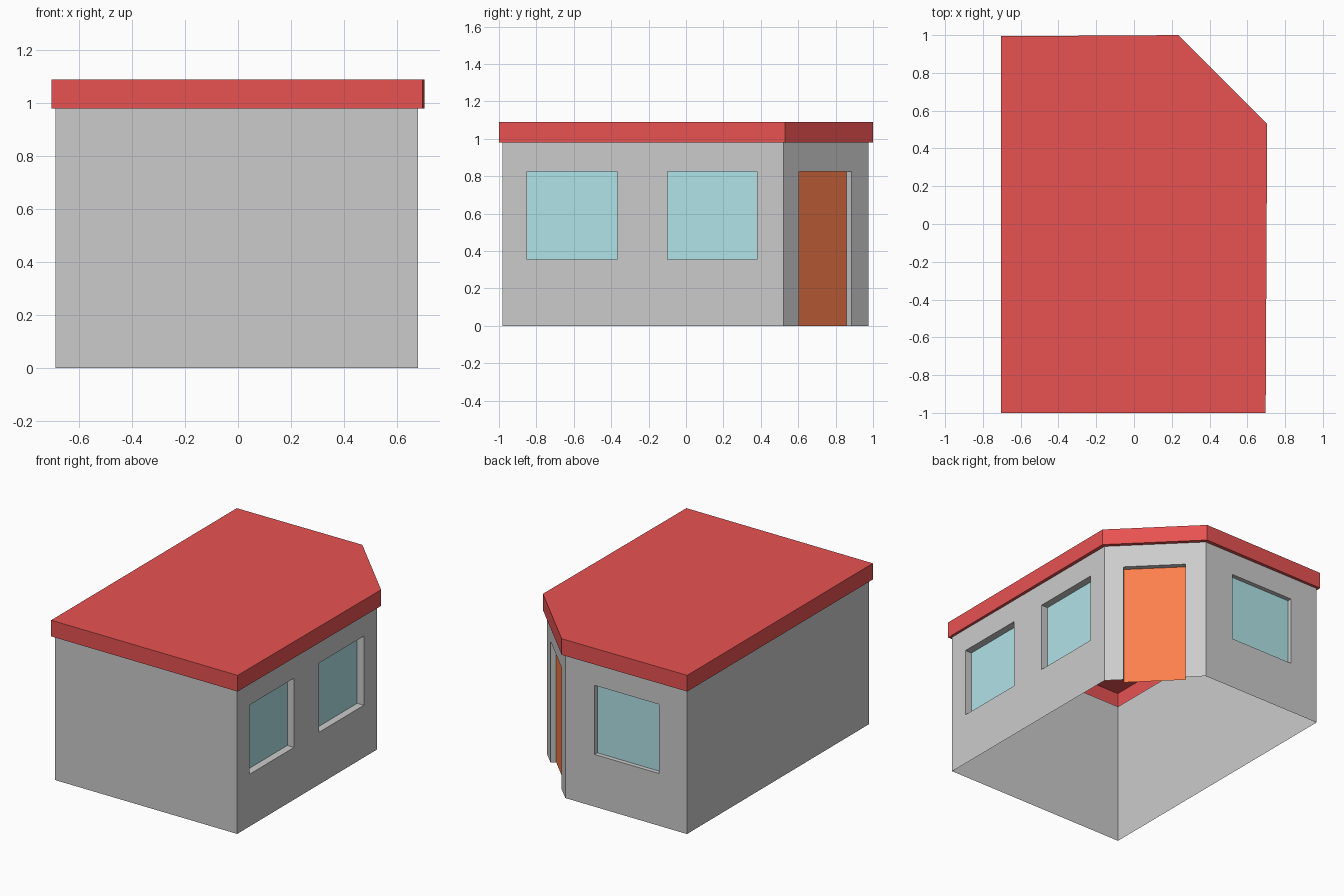
import bpy, bmesh
from mathutils import Vector

if "Cube" in bpy.data.objects:
    bpy.data.objects.remove(bpy.data.objects["Cube"])


def material(name, rgb):
    m = bpy.data.materials.new(name)
    m.diffuse_color = (*rgb, 1)
    m.use_nodes = True
    m.node_tree.nodes["Principled BSDF"].inputs["Base Color"].default_value = m.diffuse_color
    return m


GLASS = material("glass_blue", (0.44, 0.77, 0.81))
DOOR = material("door_orange", (0.98, 0.21, 0.07))
RED = material("roof_red", (0.81, 0.085, 0.085))


def build(name, faces, mat=None):
    """Make one object from a list of polygons, welding shared corners."""
    bm = bmesh.new()
    for f in faces:
        bm.faces.new([bm.verts.new(p) for p in f])
    bmesh.ops.remove_doubles(bm, verts=bm.verts, dist=1e-5)
    me = bpy.data.meshes.new(name)
    bm.to_mesh(me)
    bm.free()
    if mat:
        me.materials.append(mat)
    ob = bpy.data.objects.new(name, me)
    bpy.context.collection.objects.link(ob)


def wall(name, p, q, openings=()):
    """Wall panel from p to q; openings are (name, s0, s1, z0, z1, depth, material)."""
    p, q = Vector((*p, 0)), Vector((*q, 0))
    length = (q - p).length
    u = (q - p) / length
    inward = Vector((-u.y, u.x, 0))

    def rect(s0, s1, z0, z1, d=0):
        return [p + u * s + inward * d + Vector((0, 0, z))
                for s, z in ((s0, z0), (s1, z0), (s1, z1), (s0, z1))]

    ss = sorted({0, length, *(s for o in openings for s in o[1:3])})
    zs = sorted({0, WALL_TOP, *(z for o in openings for z in o[3:5])})
    faces = []
    for s0, s1 in zip(ss, ss[1:]):
        for z0, z1 in zip(zs, zs[1:]):
            if not any(o[1] <= s0 < o[2] and o[3] <= z0 < o[4] for o in openings):
                faces.append(rect(s0, s1, z0, z1))
    # recess sides and the pane at the back of each recess
    for label, s0, s1, z0, z1, depth, mat in openings:
        outer, inner = rect(s0, s1, z0, z1), rect(s0, s1, z0, z1, depth)
        for j in range(0 if z0 > 0 else 1, 4):
            k = (j + 1) % 4
            faces.append([outer[j], outer[k], inner[k], inner[j]])
        build(label, [inner], mat)
    build(name, faces)


WALL_TOP, ROOF_TOP = 0.98, 1.09
plan = [(-0.69, -0.98), (0.68, -0.98), (0.68, 0.52), (0.225, 0.975), (-0.69, 0.975)]
eaves = [(-0.705, -1), (0.697, -1), (0.705, 0.53), (0.235, 1), (-0.705, 0.994)]

# Walls, windows and corner door
win = (0.355, 0.825)
openings = {
    "right_wall": [("right_window_front", 0.13, 0.61, *win, 0.05, GLASS),
                   ("right_window_back", 0.88, 1.36, *win, 0.05, GLASS)],
    "corner_wall": [("door", 0.12, 0.515, 0, 0.825, 0.035, DOOR)],
    "back_wall": [("back_window", 0.22, 0.705, *win, 0.03, GLASS)],
}
names = ["front_wall", "right_wall", "corner_wall", "back_wall", "left_wall"]
for i, n in enumerate(names):
    wall(n, plan[i], plan[(i + 1) % 5], openings.get(n, ()))

# Roof: hollow cap with fascia and a narrow soffit back to the walls
roof = [[(x, y, ROOF_TOP) for x, y in eaves]]
for i in range(5):
    k = (i + 1) % 5
    a, b = (*eaves[i], WALL_TOP), (*eaves[k], WALL_TOP)
    roof.append([a, b, (*eaves[k], ROOF_TOP), (*eaves[i], ROOF_TOP)])
    roof.append([b, a, (*plan[i], WALL_TOP), (*plan[k], WALL_TOP)])
build("roof", roof, RED)
